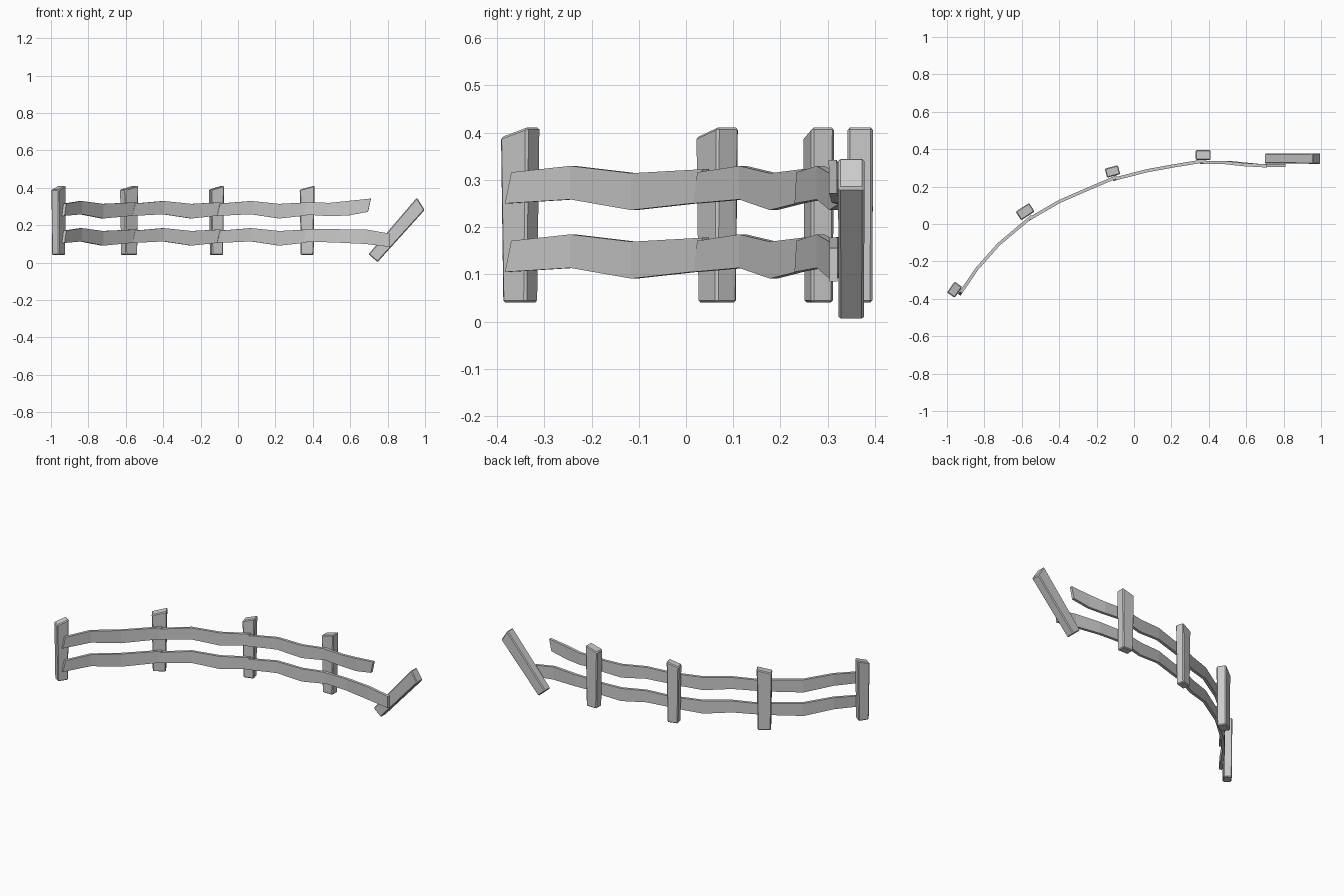
import bpy, bmesh, math
from mathutils import Vector

if "Cube" in bpy.data.objects:
    bpy.data.objects.remove(bpy.data.objects["Cube"])


def finish(name, bm):
    bmesh.ops.recalc_face_normals(bm, faces=bm.faces)
    me = bpy.data.meshes.new(name)
    bm.to_mesh(me)
    bm.free()
    ob = bpy.data.objects.new(name, me)
    bpy.context.collection.objects.link(ob)
    return ob


def post(name, loc, w, d, rot, h=0.372, slope=0.022):
    """Slightly tapered post with a slanted top and small chamfers."""
    bm = bmesh.new()
    bmesh.ops.create_cube(bm, size=1)
    for v in bm.verts:
        left, top = v.co.x < 0, v.co.z > 0
        taper = 1.0 if top else 0.86
        v.co.x *= w * taper
        v.co.y *= d * (1.0 if top else 0.95)
        v.co.z = (h - (slope if left else 0)) if top else 0
    bmesh.ops.bevel(bm, geom=bm.edges[:], offset=0.005, segments=1, affect='EDGES')
    ob = finish(name, bm)
    ob.location = loc
    ob.rotation_euler = rot
    return ob


def rail(name, pts, slants=(0.008, 0.008), height=0.071, thick=0.017):
    """Wavy plank swept through (x, y, z) centre points, with slanted ends."""
    bm = bmesh.new()
    P = [Vector(p) for p in pts]
    rings = []
    for i, p in enumerate(P):
        t = P[min(i + 1, len(P) - 1)] - P[max(i - 1, 0)]
        t.z = 0
        t.normalize()
        n = Vector((t.y, -t.x, 0)) * thick / 2
        s = slants[0] if i == 0 else slants[1] if i == len(P) - 1 else 0
        # planks are a touch wider past their middle
        hh = height / 2 * (1.1 if i == 2 else 0.93 if i == 0 else 1)
        up = Vector((0, 0, hh)) + t * s
        rings.append([bm.verts.new(p + a * n + b * up)
                      for a, b in ((1, -1), (1, 1), (-1, 1), (-1, -1))])
    for a, b in zip(rings, rings[1:]):
        for k in range(4):
            bm.faces.new((a[k], a[(k + 1) % 4], b[(k + 1) % 4], b[k]))
    bm.faces.new(rings[0])
    bm.faces.new(rings[-1])
    return finish(name, bm)


# Upright posts following the curve: x, y, width, depth, heading
uprights = [(-0.959, -0.351, 0.071, 0.050, 55), (-0.582, 0.066, 0.086, 0.055, 33),
            (-0.115, 0.281, 0.073, 0.050, 15), (0.370, 0.369, 0.080, 0.054, 0)]
for i, (x, y, w, d, a) in enumerate(uprights):
    post(f"post_{i + 1}", (x, y, 0.04), w, d, (0, 0, math.radians(a)))

# Fallen post leaning at the broken end
post("leaning_post", (0.722, 0.350, 0.024), 0.075, 0.056,
     (0, math.radians(41.3), math.pi), h=0.398).rotation_euler = (
         0, math.radians(-41.3), math.pi)

# Rails: plan points of each span, shared wave heights, two rows
spans = [[(-0.93, -0.372), (-0.84, -0.24), (-0.725, -0.11), (-0.552, 0.036)],
         [(-0.56, 0.027), (-0.40, 0.12), (-0.25, 0.185), (-0.098, 0.250)],
         [(-0.105, 0.240), (0.07, 0.285), (0.22, 0.312), (0.372, 0.337)]]
wave = [0.283, 0.294, 0.275, 0.287]
for row, dz in (("upper", 0), ("lower", -0.145)):
    for i, s in enumerate(spans):
        rail(f"{row}_rail_{i + 1}", [(x, y, z + dz) for (x, y), z in zip(s, wave)])

# Broken last span
rail("upper_rail_broken", [(0.36, 0.330, 0.290), (0.49, 0.328, 0.284),
                           (0.59, 0.317, 0.291), (0.703, 0.311, 0.307)])
rail("lower_rail_broken", [(0.36, 0.330, 0.146), (0.52, 0.328, 0.143),
                           (0.68, 0.312, 0.139), (0.81, 0.312, 0.120)], (0.008, 0))
